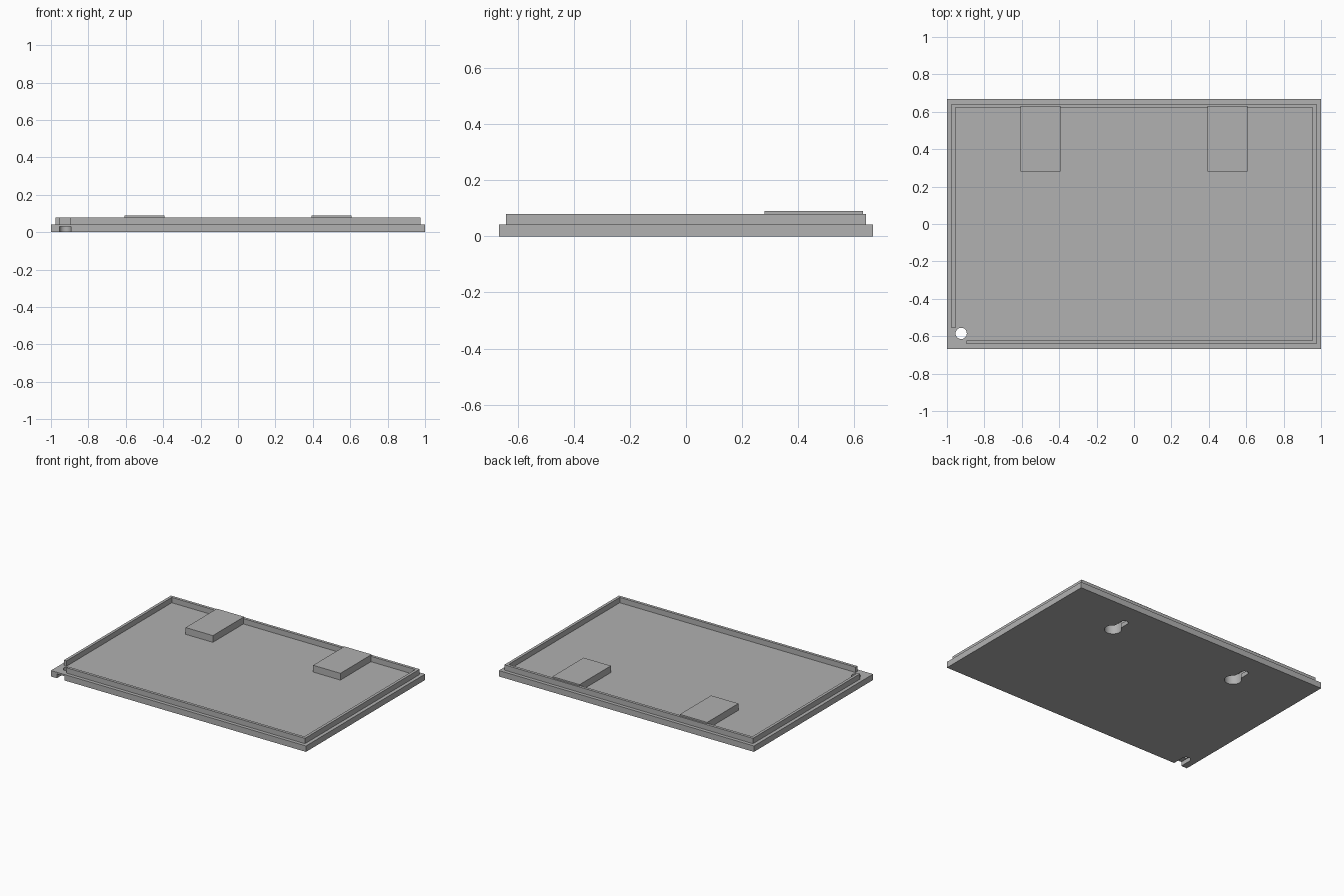
import bpy
import bmesh
from math import cos, sin, pi

cube = bpy.data.objects.get("Cube")
if cube:
    bpy.data.objects.remove(cube, do_unlink=True)

grey = bpy.data.materials.new("plain grey")
grey.use_nodes = True
colour = (0.44, 0.44, 0.44, 1)
grey.diffuse_color = colour
grey.node_tree.nodes["Principled BSDF"].inputs["Base Color"].default_value = colour


def prism(name, outline, z0, z1):
    """Upright solid with the given outline."""
    bm = bmesh.new()
    face = bm.faces.new([bm.verts.new((x, y, z0)) for x, y in outline])
    top = bmesh.ops.extrude_face_region(bm, geom=[face])["geom"]
    for v in top:
        if isinstance(v, bmesh.types.BMVert):
            v.co.z = z1
    bmesh.ops.recalc_face_normals(bm, faces=bm.faces)
    mesh = bpy.data.meshes.new(name)
    bm.to_mesh(mesh)
    bm.free()
    mesh.materials.append(grey)
    obj = bpy.data.objects.new(name, mesh)
    bpy.context.collection.objects.link(obj)
    return obj


def rectangle(x0, x1, y0, y1):
    return [(x0, y0), (x1, y0), (x1, y1), (x0, y1)]


def capsule(x, y0, y1, r, n=16):
    """Slot outline along y with round ends; a circle when y0 == y1."""
    pts = [(x + r * cos(pi * i / n), y1 + r * sin(pi * i / n)) for i in range(n + 1)]
    low = [(x - r * cos(pi * i / n), y0 - r * sin(pi * i / n)) for i in range(n + 1)]
    return pts + (low[1:-1] if y0 == y1 else low)


def cut(obj, cutters):
    for c in cutters:
        c.hide_render = True
        mod = obj.modifiers.new(c.name, "BOOLEAN")
        mod.operation = "DIFFERENCE"
        mod.solver = "EXACT"
        mod.object = c
    graph = bpy.context.evaluated_depsgraph_get()
    mesh = bpy.data.meshes.new_from_object(obj.evaluated_get(graph))
    obj.modifiers.clear()
    obj.data = mesh


# Main parts
plate = prism("base_plate", rectangle(-1, 1, -0.667, 0.667), 0, 0.042)
X, Y, T = 0.975, 0.642, 0.02
GAP_X, GAP_Y = -0.895, -0.557
prism("raised_rim", [
    (-X, GAP_Y), (-X, Y), (X, Y), (X, -Y), (GAP_X, -Y),
    (GAP_X, T - Y), (X - T, T - Y), (X - T, Y - T), (T - X, Y - T), (T - X, GAP_Y),
], 0.042, 0.08)

# Cable hole and its channel under the front corner
HX, HY, HR = -0.924, -0.585, 0.03
plate_cutters = [
    prism("cable_hole_cutter", capsule(HX, HY, HY, HR), -0.05, 0.1),
    prism("cable_channel_cutter", rectangle(HX - HR, HX + HR, -0.8, HY), -0.05, 0.03),
]

# Hanging pads with keyhole slots: round entry, narrow slot, wide hidden tunnel
all_cutters = list(plate_cutters)
for side, x in (("left", 0.5), ("right", -0.5)):
    pad = prism(side + "_hanging_pad", rectangle(x - 0.107, x + 0.107, 0.28, 0.63), 0.042, 0.09)
    keyhole = [
        prism(side + "_entry_cutter", capsule(x, 0.387, 0.387, 0.055), -0.05, 0.07),
        prism(side + "_slot_cutter", capsule(x, 0.387, 0.5, 0.025), -0.05, 0.05),
        prism(side + "_tunnel_cutter", capsule(x, 0.387, 0.5, 0.054), 0.03, 0.0695),
    ]
    cut(pad, keyhole)
    plate_cutters += keyhole
    all_cutters += keyhole
cut(plate, plate_cutters)

for c in all_cutters:
    bpy.data.objects.remove(c, do_unlink=True)

# Smooth the round walls, keep the edges sharp
bpy.ops.object.select_all(action="DESELECT")
for obj in bpy.context.collection.objects:
    if obj.type == "MESH" and obj.data.materials and obj.data.materials[0] == grey:
        obj.select_set(True)
        bpy.context.view_layer.objects.active = obj
bpy.ops.object.shade_smooth_by_angle(angle=0.5)
